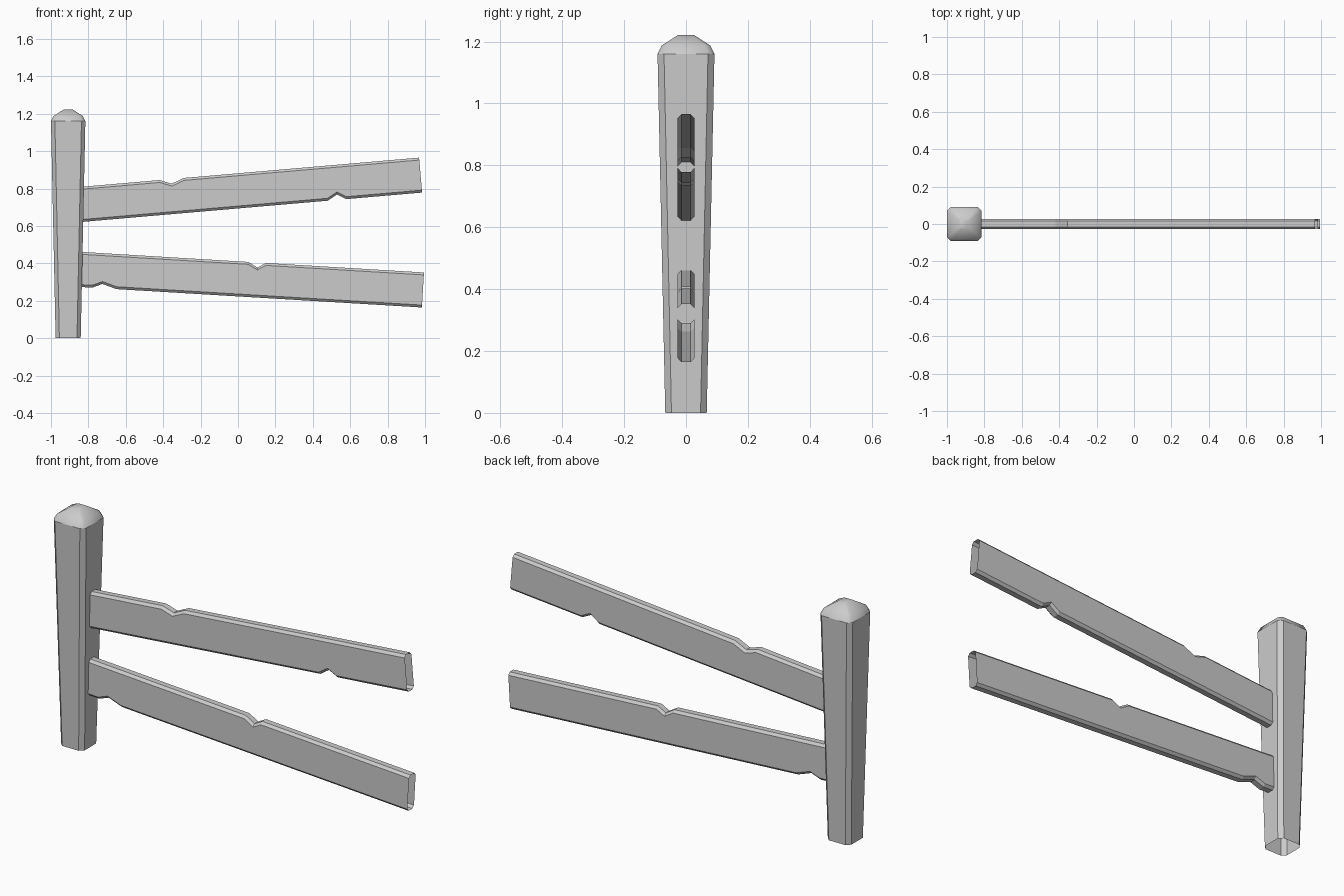
import bpy, math
from mathutils import Matrix, Vector

if "Cube" in bpy.data.objects:
    bpy.data.objects.remove(bpy.data.objects["Cube"])


def octagon(hx, hy, cx, cy):
    # chamfered rectangle, counter-clockwise
    return [(hx, -hy + cy), (hx, hy - cy), (hx - cx, hy), (-hx + cx, hy),
            (-hx, hy - cy), (-hx, -hy + cy), (-hx + cx, -hy), (hx - cx, -hy)]


def loft(name, rings, cap_end=False):
    n = len(rings[0])
    verts = [v for r in rings for v in r]
    faces = [(i * n + j, i * n + (j + 1) % n, (i + 1) * n + (j + 1) % n, (i + 1) * n + j)
             for i in range(len(rings) - 1) for j in range(n)]
    if cap_end:
        faces.append(tuple(range(len(verts) - n, len(verts))))
    me = bpy.data.meshes.new(name)
    me.from_pydata(verts, [], faces)
    ob = bpy.data.objects.new(name, me)
    bpy.context.collection.objects.link(ob)
    return ob


# Tapered post with chamfered corners and rounded cap, open underneath
post_sections = [(0, 0.067, 0.020), (1.16, 0.092, 0.021),
                 (1.187, 0.079, 0.017), (1.222, 0.025, 0.006)]
post = loft("post", [[(-0.908 + x, y, z) for x, y in octagon(h, h, c, c)]
                     for z, h, c in post_sections], True)
for p in post.data.polygons:
    p.use_smooth = p.center.z > 1.16


def edge(u, notch, half):
    # height of a rail edge at u, dipping at its notch (start, deepest, end, depth)
    a, m, b, d = notch
    if u <= a or u >= b:
        return half
    return half - d * ((u - a) / (m - a) if u < m else (b - u) / (b - m))


def rail(name, origin, angle, length, top_notch, bottom_notch, half=0.0937):
    mat = Matrix.Translation(origin) @ Matrix.Rotation(-angle, 4, 'Y')
    rings = []
    for u in sorted([-0.012, length, *top_notch[:3], *bottom_notch[:3]]):
        top, bot = edge(u, top_notch, half), -edge(u, bottom_notch, half)
        mid, h = (top + bot) / 2, (top - bot) / 2
        rings.append([mat @ Vector((u, y, mid + z))
                      for y, z in octagon(0.027, h, 0.012, 0.013)])
    return loft(name, rings)


# Two notched, open-ended rails
rail("upper_rail", (-0.83, 0, 0.716), 0.0861, 1.813,
     (0.420, 0.483, 0.550, 0.025), (1.307, 1.359, 1.407, 0.029))
rail("lower_rail", (-0.83, 0, 0.367), -0.06, 1.822,
     (0.881, 0.932, 0.976, 0.027), (0.056, 0.109, 0.186, 0.023))
